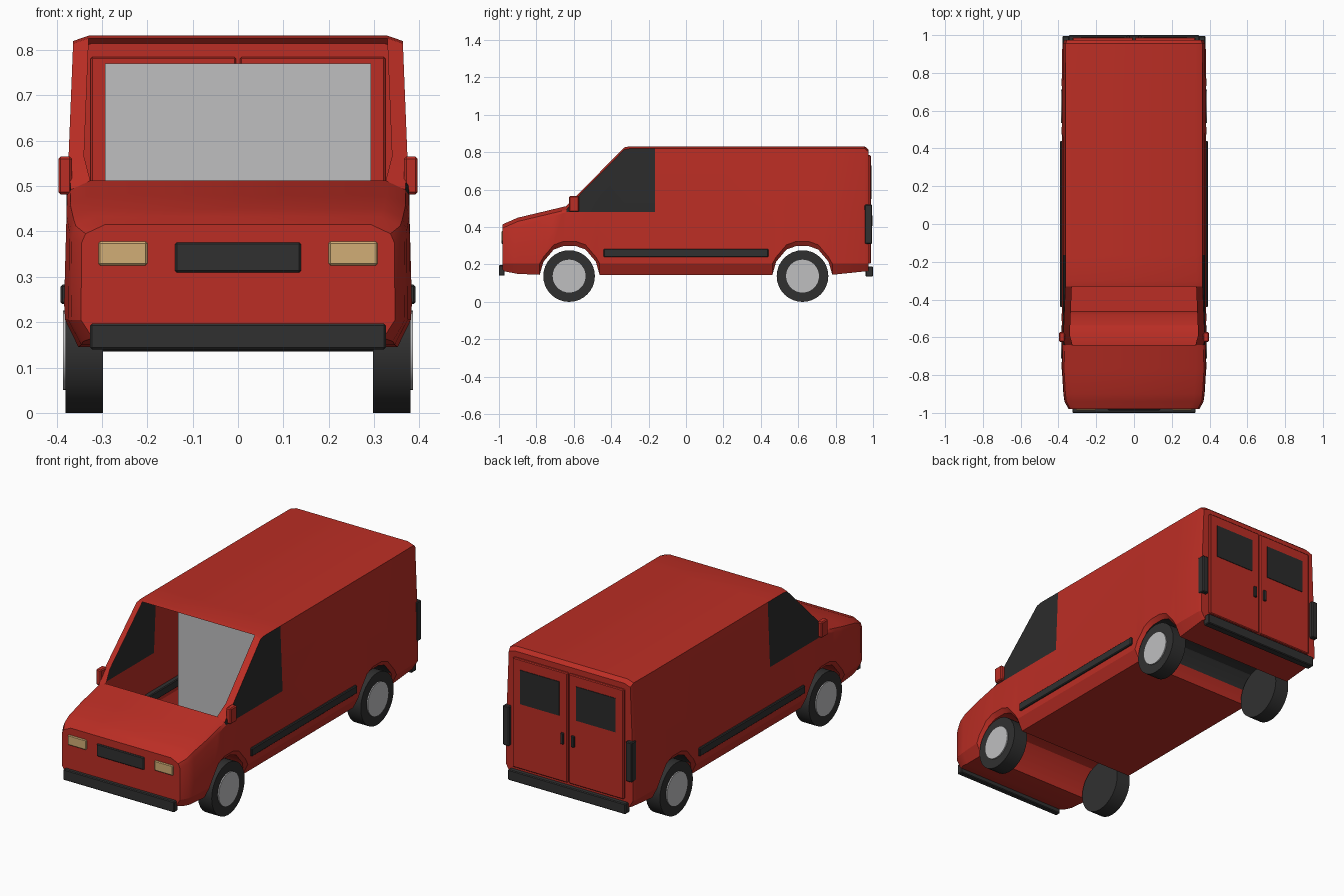
import bpy, bmesh, math
from mathutils import Matrix

if "Cube" in bpy.data.objects:
    bpy.data.objects.remove(bpy.data.objects["Cube"])


def material(name, color):
    m = bpy.data.materials.new(name)
    m.use_nodes = True
    m.diffuse_color = (*color, 1)
    m.node_tree.nodes["Principled BSDF"].inputs["Base Color"].default_value = (*color, 1)
    return m


RED = material("red paint", (0.5, 0.027, 0.018))
DARK = material("dark rubber", (0.03, 0.03, 0.03))
GLASS = material("black glass", (0.024, 0.024, 0.024))
GREY = material("light grey", (0.52, 0.52, 0.53))
TAN = material("lamp amber", (0.64, 0.42, 0.18))


def finish(name, bm, mats, angle=30):
    bmesh.ops.recalc_face_normals(bm, faces=bm.faces)
    me = bpy.data.meshes.new(name)
    bm.to_mesh(me)
    bm.free()
    ob = bpy.data.objects.new(name, me)
    bpy.context.collection.objects.link(ob)
    for m in mats:
        me.materials.append(m)
    bpy.ops.object.select_all(action="DESELECT")
    ob.select_set(True)
    bpy.context.view_layer.objects.active = ob
    bpy.ops.object.shade_smooth_by_angle(angle=math.radians(angle))
    return ob


def box(name, x, y, z, mat, bevel=0.004):
    """Box from (min, max) ranges, with slightly chamfered edges."""
    bm = bmesh.new()
    bmesh.ops.create_cube(bm, size=1)
    for v in bm.verts:
        v.co = [r[0] if c < 0 else r[1] for c, r in zip(v.co, (x, y, z))]
    if bevel:
        bmesh.ops.bevel(bm, geom=bm.edges[:], offset=bevel, segments=1, affect="EDGES")
    return finish(name, bm, [mat], 20)


def pair(name, x, y, z, mat, bevel=0.004):
    box("left_" + name, x, y, z, mat, bevel)
    box("right_" + name, (-x[1], -x[0]), y, z, mat, bevel)


def interp(points, t):
    if t <= points[0][0]:
        return points[0][1]
    for (a, va), (b, vb) in zip(points, points[1:]):
        if t <= b:
            return va + (vb - va) * (t - a) / (b - a)
    return points[-1][1]


# Body profiles: roof line, underside with arches, belt line, width
AXLE = 0.622
SCREEN_LOW, SCREEN_TOP, WINDOW_END = -0.64, -0.33, -0.165
arch = [(-0.16, 0.145), (-0.14, 0.215), (-0.085, 0.28), (-0.035, 0.298),
        (0.035, 0.298), (0.085, 0.28), (0.14, 0.215), (0.16, 0.145)]
roof = [(-0.98, 0.415), (-0.9, 0.45), (SCREEN_LOW, 0.512), (SCREEN_TOP, 0.826),
        (-0.3, 0.832), (0.955, 0.832), (0.975, 0.815)]
under = ([(-0.98, 0.165), (-0.9, 0.15)] + [(s * AXLE + y, z) for s in (-1, 1) for y, z in arch]
         + [(0.975, 0.165)])
belt = [(-0.98, 0.375), (SCREEN_LOW, 0.48), (0.98, 0.48)]
width = [(0.145, 0.37), (0.22, 0.384), (0.48, 0.377), (0.83, 0.363)]
nose = [(-0.98, -0.035), (-0.94, -0.013), (-0.85, 0), (0.95, 0), (0.975, -0.008)]


def section(y):
    """Half section from the underside up to the roof."""
    zb, zt, zm = interp(under, y), interp(roof, y), interp(belt, y)
    hood = y <= SCREEN_LOW
    rows = [(zb, -0.018), (max(0.205, zb + 0.025), 0), (zm, 0),
            (zt - (0.02 if hood else 0.012), -0.008 if hood else 0),
            (zt, -0.05 if hood else -0.034)]
    return [(interp(width, z) + interp(nose, y) + dx, z) for z, dx in rows]


stations = sorted({p[0] for p in roof + under} | {WINDOW_END, -0.94})
bm = bmesh.new()
rings = []
for y in stations:
    half = section(y)
    ring = half + [(-x, z) for x, z in reversed(half)]
    rings.append([bm.verts.new((x, y, z)) for x, z in ring])
for i, (a, b) in enumerate(zip(rings, rings[1:])):
    mid = (stations[i] + stations[i + 1]) / 2
    for k in range(len(a)):
        n = (k + 1) % len(a)
        if k == 4 and SCREEN_LOW < mid < SCREEN_TOP:
            continue  # open windscreen
        f = bm.faces.new((a[k], a[n], b[n], b[k]))
        side_window = k in (2, 6) and SCREEN_LOW < mid < WINDOW_END
        rear_well = k == 9 and abs(mid - AXLE) < 0.13
        f.material_index = 1 if side_window else 2 if rear_well else 0
for ring in (rings[0], rings[-1]):
    bm.faces.new(ring)
finish("van_body", bm, [RED, GLASS, DARK], 25)

# Cab bulkhead
box("cab_bulkhead", (-0.293, 0.293), (-0.085, -0.075), (0.16, 0.77), GREY, 0)

# Wheels with hub discs
def disc(bm, radius, x0, x1, y, z, index):
    mat = (Matrix.Translation(((x0 + x1) / 2, y, z)) @ Matrix.Rotation(math.pi / 2, 4, "Y"))
    made = bmesh.ops.create_cone(bm, cap_ends=True, segments=32, radius1=radius,
                                 radius2=radius, depth=abs(x1 - x0), matrix=mat)
    for f in {f for v in made["verts"] for f in v.link_faces}:
        f.material_index = index


for side, s in (("left", 1), ("right", -1)):
    for end, y in (("front", -AXLE - 0.003), ("rear", AXLE + 0.001)):
        bm = bmesh.new()
        disc(bm, 0.138, s * 0.298, s * 0.38, y, 0.138, 0)
        disc(bm, 0.088, s * 0.36, s * 0.386, y, 0.138, 1)
        finish(f"{side}_{end}_wheel", bm, [DARK, GREY])

# Front details
box("front_bumper", (-0.326, 0.326), (-1.0, -0.97), (0.14, 0.197), DARK)
box("grille", (-0.139, 0.139), (-0.987, -0.97), (0.31, 0.376), DARK)
pair("headlight", (0.2, 0.308), (-0.987, -0.97), (0.325, 0.378), TAN)

# Side details
pair("side_trim", (0.355, 0.391), (-0.44, 0.44), (0.24, 0.283), DARK)
pair("mirror", (0.366, 0.396), (-0.625, -0.573), (0.482, 0.565), RED, 0.005)

# Rear doors and details
pair("rear_door", (0.004, 0.325), (0.96, 0.988), (0.205, 0.785), RED)
pair("rear_window", (0.05, 0.28), (0.985, 0.991), (0.55, 0.73), GLASS, 0)
pair("door_handle", (0.022, 0.04), (0.98, 0.997), (0.405, 0.465), DARK, 0.003)
pair("tail_light", (0.342, 0.378), (0.955, 0.995), (0.31, 0.52), DARK)
box("rear_bumper", (-0.345, 0.345), (0.96, 1.0), (0.135, 0.19), DARK)
